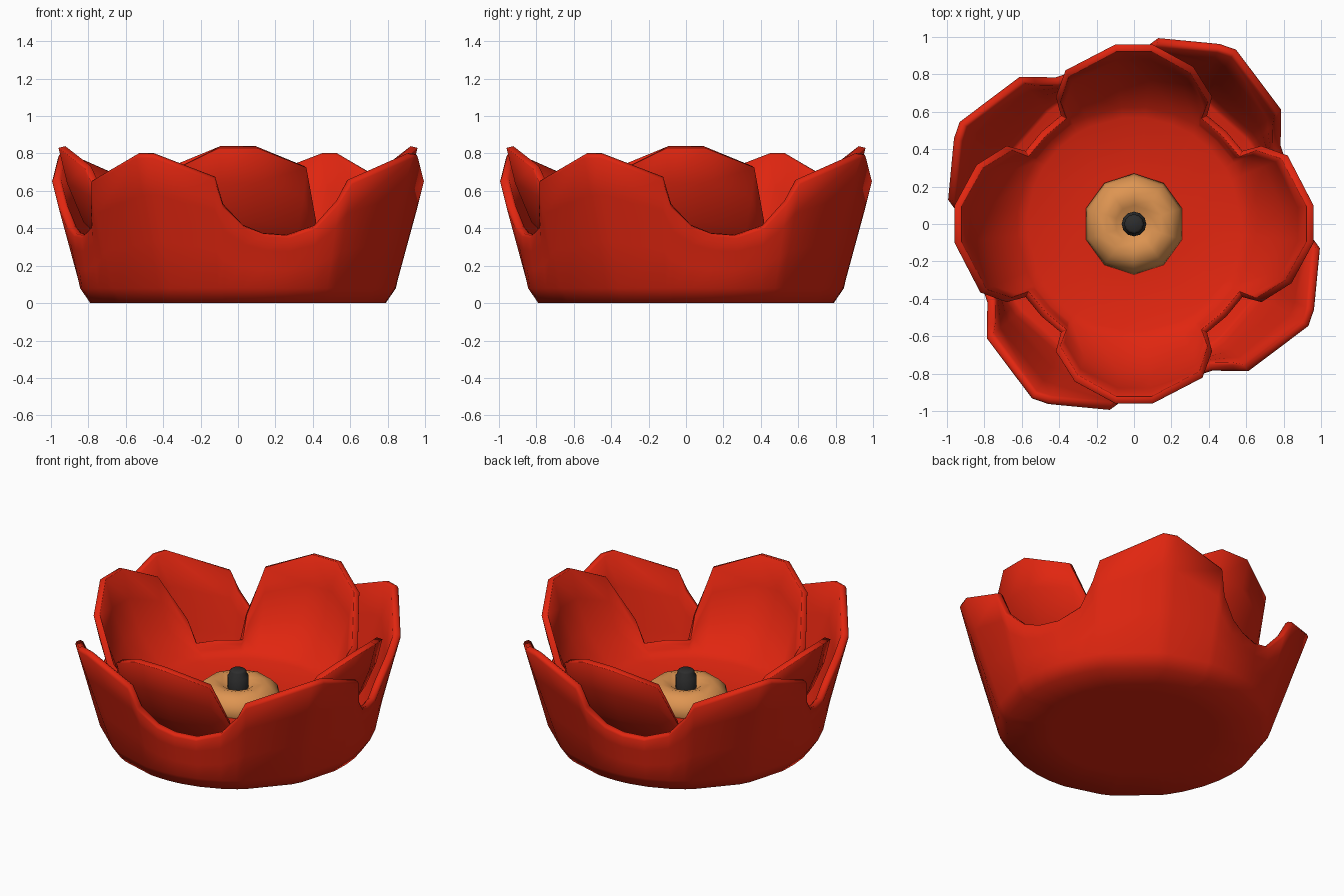
import bpy, bmesh, math

if "Cube" in bpy.data.objects:
    bpy.data.objects.remove(bpy.data.objects["Cube"])


def material(name, color):
    m = bpy.data.materials.new(name)
    m.diffuse_color = (*color, 1)
    m.use_nodes = True
    m.node_tree.nodes["Principled BSDF"].inputs["Base Color"].default_value = m.diffuse_color
    return m


RED = material("poppy red", (0.75, 0.019, 0.005))
TAN = material("warm tan", (0.73, 0.30, 0.084))
BLACK = material("soft black", (0.026, 0.026, 0.026))


def loft(name, columns, z_floor, mat, thickness=0, bevel=0):
    """columns: list of (angle in degrees, [(r, z), ...] from bottom to rim)."""
    bm = bmesh.new()
    cols = []
    for a, prof in columns:
        c, s = math.cos(math.radians(a)), math.sin(math.radians(a))
        cols.append([bm.verts.new((r * c, r * s, z)) for r, z in prof])
    mid = bm.verts.new((0, 0, z_floor))
    for i, p in enumerate(cols):
        q = cols[(i + 1) % len(cols)]
        bm.faces.new((mid, q[0], p[0]))
        for j in range(len(p) - 1):
            bm.faces.new((p[j], q[j], q[j + 1], p[j + 1]))
    if not thickness:  # closed solid: cap the top
        bm.faces.new([p[-1] for p in cols])
    for f in bm.faces:
        f.smooth = True
    me = bpy.data.meshes.new(name)
    bm.to_mesh(me)
    bm.free()
    ob = bpy.data.objects.new(name, me)
    bpy.context.collection.objects.link(ob)
    me.materials.append(mat)
    if thickness:
        m = ob.modifiers.new("thickness", 'SOLIDIFY')
        m.thickness, m.offset = thickness, -1
    if bevel:
        m = ob.modifiers.new("soft rim", 'BEVEL')
        m.width, m.segments, m.angle_limit = bevel, 1, math.radians(60)
    return ob


def mix(a, b, t):
    return (a[0] + (b[0] - a[0]) * t, a[1] + (b[1] - a[1]) * t)


# outer cup: four petals on the diagonals; rim keys are (angle, radius, height)
outer_rim = [(-52.2, 1.0, .65), (-30.3, 1.085, .79), (-25.4, 1.07, .79), (-7.4, 1.006, .665),
             (-4.8, .965, .52), (2, .915, .41), (9, .89, .37), (18, .88, .36),
             (28, .89, .41), (34.4, .955, .54)]
outer = []
for k in range(4):
    for a, r, z in outer_rim:
        foot, rim = (.845, .08), (r, z)
        outer.append((a + 90 * k, [(.5, 0), (.79, 0), foot, mix(foot, rim, .35),
                                   mix(foot, rim, .7), rim]))
loft("outer_petals", outer, 0, RED, .05, .012)

# inner cup: four petals on the axes, separated by low gaps
inner_rim = [(-34, .70, .31), (-31.5, .80, .44), (-20.6, .90, .725), (-6, .965, .83),
             (6, .965, .83), (24, .90, .725), (31.5, .80, .44), (34, .70, .31), (45, .70, .31)]
inner = []
for k in range(4):
    for a, r, z in inner_rim:
        edge, rim = (.65, .24), (r, z)
        m1, m2 = mix(edge, rim, .33), mix(edge, rim, .68)
        bulge = .15 * (z - .31)
        m1, m2 = (m1[0] + bulge, m1[1]), (m2[0] + bulge * .7, m2[1])
        inner.append((a + 90 * k, [(.3, .19), (.58, .21), edge, m1, m2, rim]))
loft("inner_petals", inner, .18, RED, .04, .01)

# dimpled seed cushion
cushion = [(.25, .2), (.27, .24), (.255, .30), (.21, .345), (.155, .36), (.10, .345),
           (.06, .32)]
loft("cushion", [(36 * i + 18, cushion) for i in range(10)], .2, TAN)

# central stigma knob
knob = [(.062, .28), (.066, .31), (.066, .40), (.052, .415), (.052, .432), (.04, .442)]
loft("center_knob", [(30 * i, knob) for i in range(12)], .28, BLACK)
